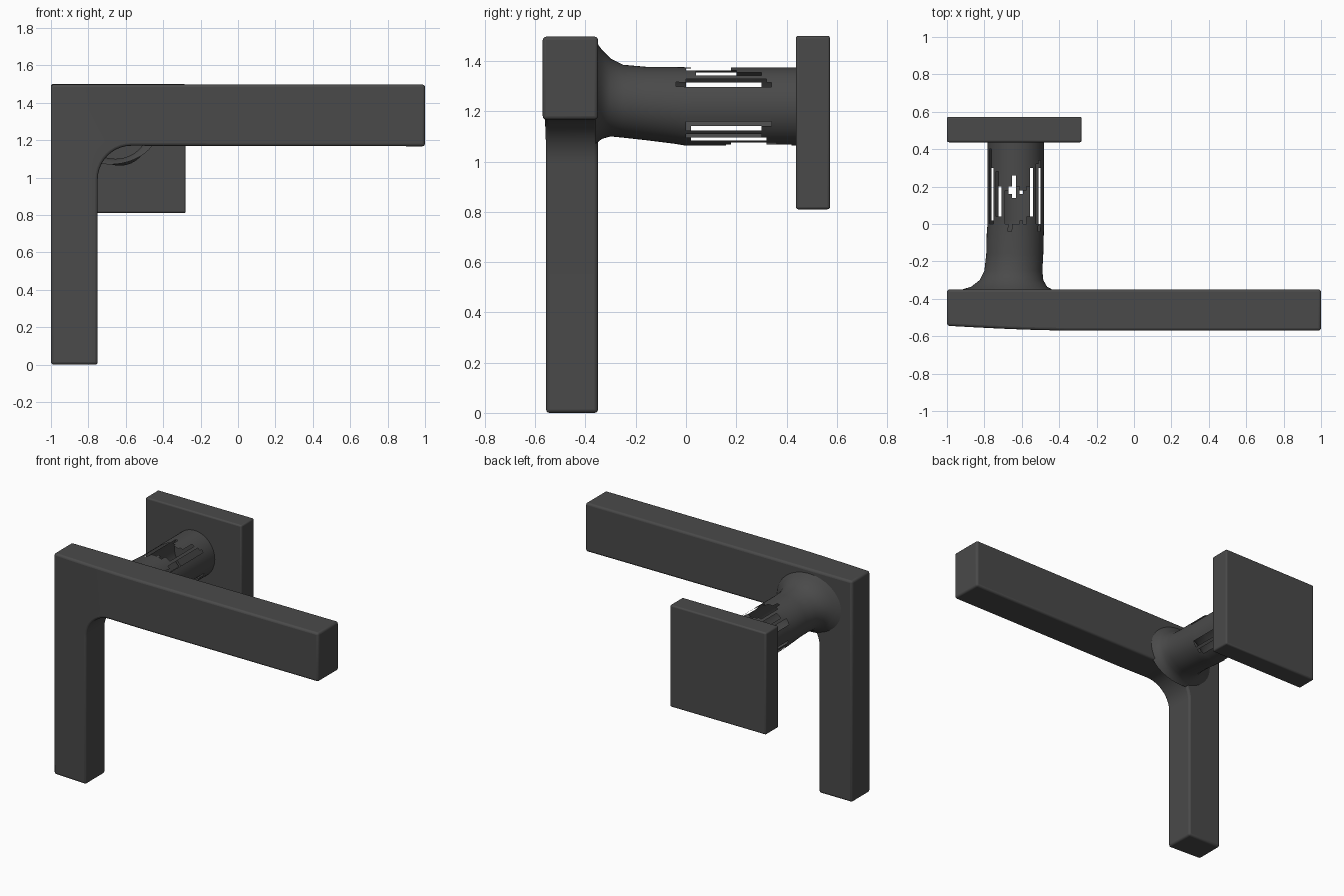
import bpy, bmesh, math, random
from mathutils import Vector

if "Cube" in bpy.data.objects:
    bpy.data.objects.remove(bpy.data.objects["Cube"])

random.seed(4)
metal = bpy.data.materials.new("dark_grey_metal")
metal.diffuse_color = (0.068, 0.068, 0.068, 1)
metal.use_nodes = True
metal.node_tree.nodes["Principled BSDF"].inputs["Base Color"].default_value = metal.diffuse_color


def finish(name, bm, angle=35, bevel=0):
    mesh = bpy.data.meshes.new(name)
    bm.to_mesh(mesh)
    bm.free()
    ob = bpy.data.objects.new(name, mesh)
    bpy.context.collection.objects.link(ob)
    mesh.materials.append(metal)
    if bevel:
        m = ob.modifiers.new("rounded_edges", 'BEVEL')
        m.width, m.segments, m.limit_method = bevel, 3, 'ANGLE'
        m.angle_limit = math.radians(40)
    bpy.ops.object.select_all(action='DESELECT')
    bpy.context.view_layer.objects.active = ob
    ob.select_set(True)
    bpy.ops.object.shade_smooth_by_angle(angle=math.radians(angle))
    return ob


def box(name, lo, hi, bevel):
    bm = bmesh.new()
    bmesh.ops.create_cube(bm, size=1)
    for v in bm.verts:
        v.co = Vector([(a + b) / 2 + c * (b - a) for a, b, c in zip(lo, hi, v.co)])
    return finish(name, bm, 35, bevel)


def disc_y(name, x, z, r, y0, y1, segs=32):
    bm = bmesh.new()
    bmesh.ops.create_cone(bm, cap_ends=True, segments=segs, radius1=r, radius2=r, depth=1)
    for v in bm.verts:
        v.co = Vector((x + v.co.x, (y0 + y1) / 2 + v.co.z * (y1 - y0), z + v.co.y))
    bmesh.ops.recalc_face_normals(bm, faces=bm.faces)
    return finish(name, bm)


# L-shaped lever with a filleted inner corner and a slightly receding front
r = 0.18
pts = [(-1, 0), (-0.75, 0)]
for i in range(11):
    a = math.pi - i / 10 * math.pi / 2
    pts.append((-0.75 + r + r * math.cos(a), 1.17 - r + r * math.sin(a)))
pts += [(1, 1.167), (1, 1.497), (-1, 1.497)]
bm = bmesh.new()
bm.faces.new([bm.verts.new((x, -0.35, z)) for x, z in pts])
for x in (-0.88, -0.66, -0.5, -0.35):
    bmesh.ops.bisect_plane(bm, geom=bm.verts[:] + bm.edges[:] + bm.faces[:],
                           plane_co=(x, 0, 0), plane_no=(1, 0, 0))
ext = bmesh.ops.extrude_face_region(bm, geom=bm.faces[:])
for v in ext["geom"]:
    if isinstance(v, bmesh.types.BMVert):
        t = max(0, (-0.35 - v.co.x) / 0.65)
        v.co.y = -0.57 + 0.026 * t ** 1.5
bmesh.ops.recalc_face_normals(bm, faces=bm.faces)
finish("lever_handle", bm, 35, 0.014)

# Square wall plate with a shallow round recess on its back
px, pz = -0.64, 1.155
plate = box("wall_plate", (-1, 0.437, 0.81), (-0.28, 0.573, 1.5), 0.01)
cutter = disc_y("recess_cutter", px, pz, 0.185, 0.563, 0.62, 48)
cutter.hide_render = True
cutter.hide_set(True)
cut = plate.modifiers.new("back_recess", 'BOOLEAN')
cut.operation, cut.object, cut.solver = 'DIFFERENCE', cutter, 'EXACT'
disc_y("spindle_boss", px, pz, 0.04, 0.555, 0.572)
for i in range(4):
    a = math.radians(20 + 90 * i)
    disc_y("recess_stud", px + 0.125 * math.cos(a), pz + 0.125 * math.sin(a),
           0.012, 0.555, 0.569, 12)

# Neck: flared root, solid front half, torn rear half made of strips
N = 48
rings = [  # y, x min, x max, z min, z max
    (-0.36, -0.95, -0.42, 1.07, 1.48),
    (-0.335, -0.87, -0.465, 1.09, 1.445),
    (-0.30, -0.825, -0.485, 1.10, 1.41),
    (-0.25, -0.80, -0.49, 1.095, 1.385),
    (-0.16, -0.79, -0.485, 1.085, 1.377),
    (-0.04, -0.787, -0.482, 1.07, 1.376),
]
rings += [(0.02 * i, -0.783, -0.48, 1.063, 1.375) for i in range(23)]
tear_front = [random.uniform(-0.03, 0.06) for _ in range(N)]
tear_rear = [random.uniform(0.27, 0.43) for _ in range(N)]
tear_top = [random.uniform(0.18, 0.29) for _ in range(N)]


def kept(k, y):
    a = 2 * math.pi * (k + 0.5) / N
    s, c = math.sin(a), math.cos(a)
    if y < tear_front[k] or y > tear_rear[k] or -0.2 < s < 0.4:
        return True
    if k % 3 == 0 and abs(c) > 0.35:
        return True
    if s > 0.6 and c < 0.55 and y > tear_top[k]:
        return True
    return s < 0 and abs(c) < 0.5 and y < 0.14 + tear_front[k]


bm = bmesh.new()
grid = []
for y, x0, x1, z0, z1 in rings:
    row = []
    for k in range(N):
        a = 2 * math.pi * k / N
        row.append(bm.verts.new(((x0 + x1) / 2 + (x1 - x0) / 2 * math.cos(a), y,
                                 (z0 + z1) / 2 + (z1 - z0) / 2 * math.sin(a))))
    grid.append(row)
for j in range(len(rings) - 1):
    y = (rings[j][0] + rings[j + 1][0]) / 2
    for k in range(N):
        if kept(k, y):
            n = (k + 1) % N
            bm.faces.new((grid[j][k], grid[j + 1][k], grid[j + 1][n], grid[j][n]))
bmesh.ops.delete(bm, geom=[v for v in bm.verts if not v.link_faces], context='VERTS')
bmesh.ops.recalc_face_normals(bm, faces=bm.faces)
finish("neck", bm, 40)
